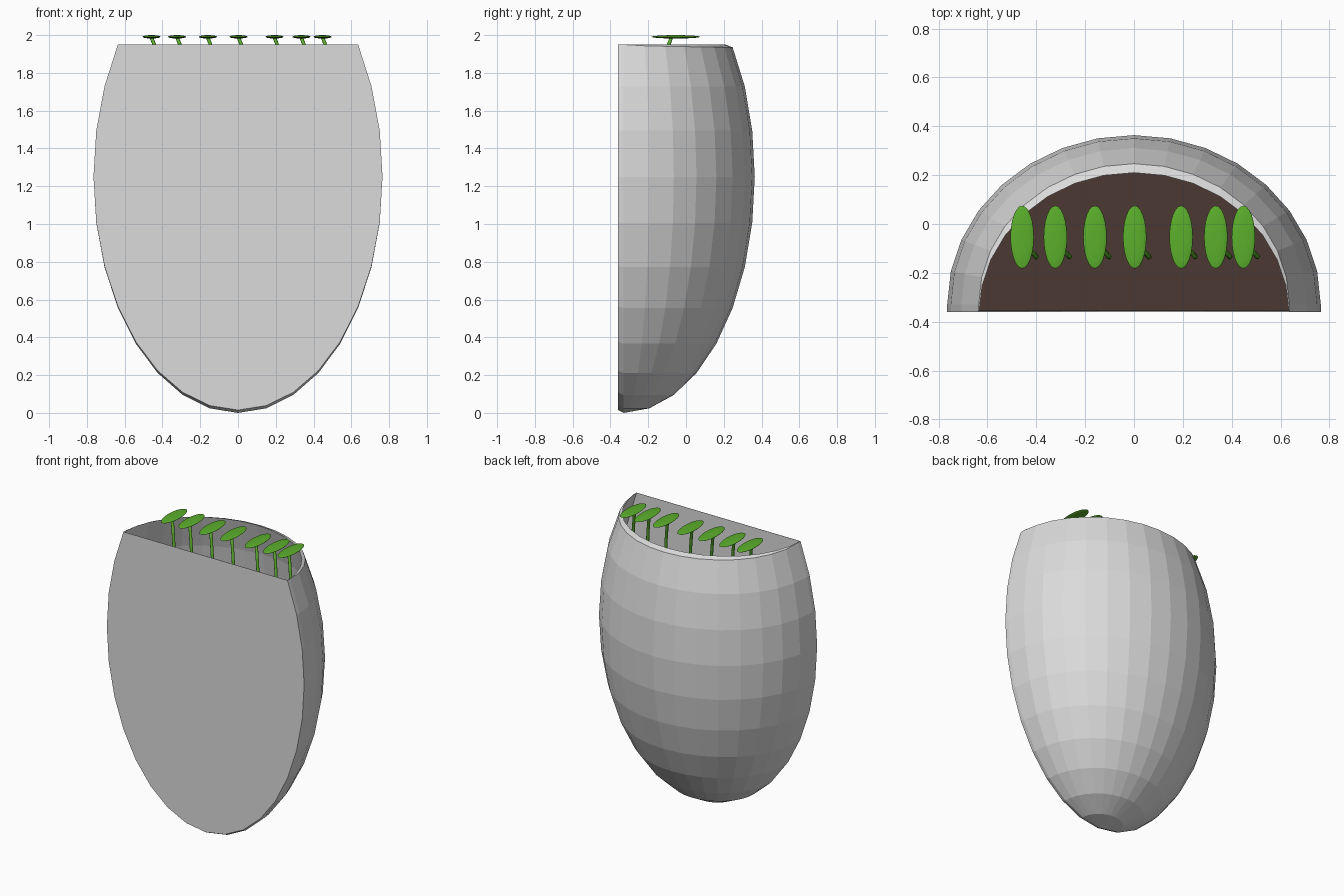
import bpy, bmesh, math

if "Cube" in bpy.data.objects:
    bpy.data.objects.remove(bpy.data.objects["Cube"])


def material(name, rgb):
    m = bpy.data.materials.new(name)
    m.diffuse_color = (*rgb, 1)
    m.use_nodes = True
    m.node_tree.nodes["Principled BSDF"].inputs["Base Color"].default_value = m.diffuse_color
    return m


GREY = material("grey_ceramic", (0.71, 0.71, 0.71))
BROWN = material("dark_soil", (0.07, 0.04, 0.033))
GREEN = material("leaf_green", (0.105, 0.43, 0.025))

FRONT, TOP, MID = -0.36, 1.95, 1.25


def finish(name, bm, mat, smooth=False):
    bmesh.ops.remove_doubles(bm, verts=bm.verts, dist=0.0005)
    bmesh.ops.recalc_face_normals(bm, faces=bm.faces)
    for f in bm.faces:
        f.smooth = smooth and len(f.verts) == 4
    me = bpy.data.meshes.new(name)
    bm.to_mesh(me)
    bm.free()
    me.materials.append(mat)
    ob = bpy.data.objects.new(name, me)
    bpy.context.collection.objects.link(ob)
    return ob


def half_egg(bm, rx, ry, rz, cy, front, lift, rim_drop):
    """Grid of half-egg points, closed by a flat plate at the front."""
    rows = []
    for i in range(12):
        a = math.radians(11.25 * i)
        z = TOP if i == 11 else MID - rz * math.cos(a)
        zf = MID + (z - MID) * lift if z < MID else z
        r = math.sin(a)
        row = [(rx * r, front, zf)]
        for j in range(17):
            p = math.pi * j / 16
            drop = rim_drop * math.sin(p) ** 0.5 if i == 11 and 0 < j < 16 else 0
            row.append((rx * r * math.cos(p),
                        max(front, cy + ry * r * math.sin(p)), z - drop))
        row.append((-rx * r, front, zf))
        rows.append([bm.verts.new(c) for c in row])
    for lo, hi in zip(rows, rows[1:]):
        for j in range(18):
            bm.faces.new((lo[j], lo[j + 1], hi[j + 1], hi[j]))
        # flat plate, one strip per ring
        bm.faces.new((lo[0], hi[0], hi[-1], lo[-1]))
    return rows[-1]


# Wall pot: outer shell, inner shell and crescent rim sloping outwards
bm = bmesh.new()
outer = half_egg(bm, 0.765, 0.694, 1.25, -0.33, FRONT, 0.988, 0.015)
inner = half_egg(bm, 0.763, 0.694, 1.225, -0.367, FRONT + 0.002, 1.0, 0)
for j in range(19):
    k = (j + 1) % 19
    bm.faces.new((outer[j], outer[k], inner[k], inner[j]))
finish("wall_pot", bm, GREY)

# Soil surface inside the pot
bm = bmesh.new()
SOIL = 1.25
s = math.sqrt(1 - ((SOIL - MID) / 1.225) ** 2) * 0.985
bm.faces.new([bm.verts.new((0.757 * s * math.cos(math.pi * j / 16),
                            -0.356 + 0.67 * s * math.sin(math.pi * j / 16), SOIL))
              for j in range(17)])
finish("soil", bm, BROWN)

# Row of sprouts: flat oval leaf on a leaning stem
SIDES = 16
for n, x in enumerate((-0.458, -0.322, -0.16, 0.003, 0.193, 0.335, 0.448), 1):
    bm = bmesh.new()
    bmesh.ops.create_uvsphere(bm, u_segments=24, v_segments=10, radius=1)
    for v in bm.verts:
        v.co = (x + v.co.x * 0.048, -0.054 + v.co.y * 0.129, 1.991 + v.co.z * 0.009)
    finish(f"leaf_{n}", bm, GREEN)

    bm = bmesh.new()
    path = [(0, -0.078, 1.987), (0.022, -0.098, 1.93), (0.045, -0.12, 1.82),
            (0.056, -0.132, 1.7), (0.058, -0.135, SOIL - 0.01)]
    rings = [[bm.verts.new((x + px + 0.01 * math.cos(math.tau * k / SIDES),
                            py + 0.01 * math.sin(math.tau * k / SIDES), pz))
              for k in range(SIDES)] for px, py, pz in path]
    for a, b in zip(rings, rings[1:]):
        for k in range(SIDES):
            m = (k + 1) % SIDES
            bm.faces.new((a[k], a[m], b[m], b[k]))
    bm.faces.new(rings[0])
    bm.faces.new(rings[-1])
    finish(f"stem_{n}", bm, GREEN, True)
